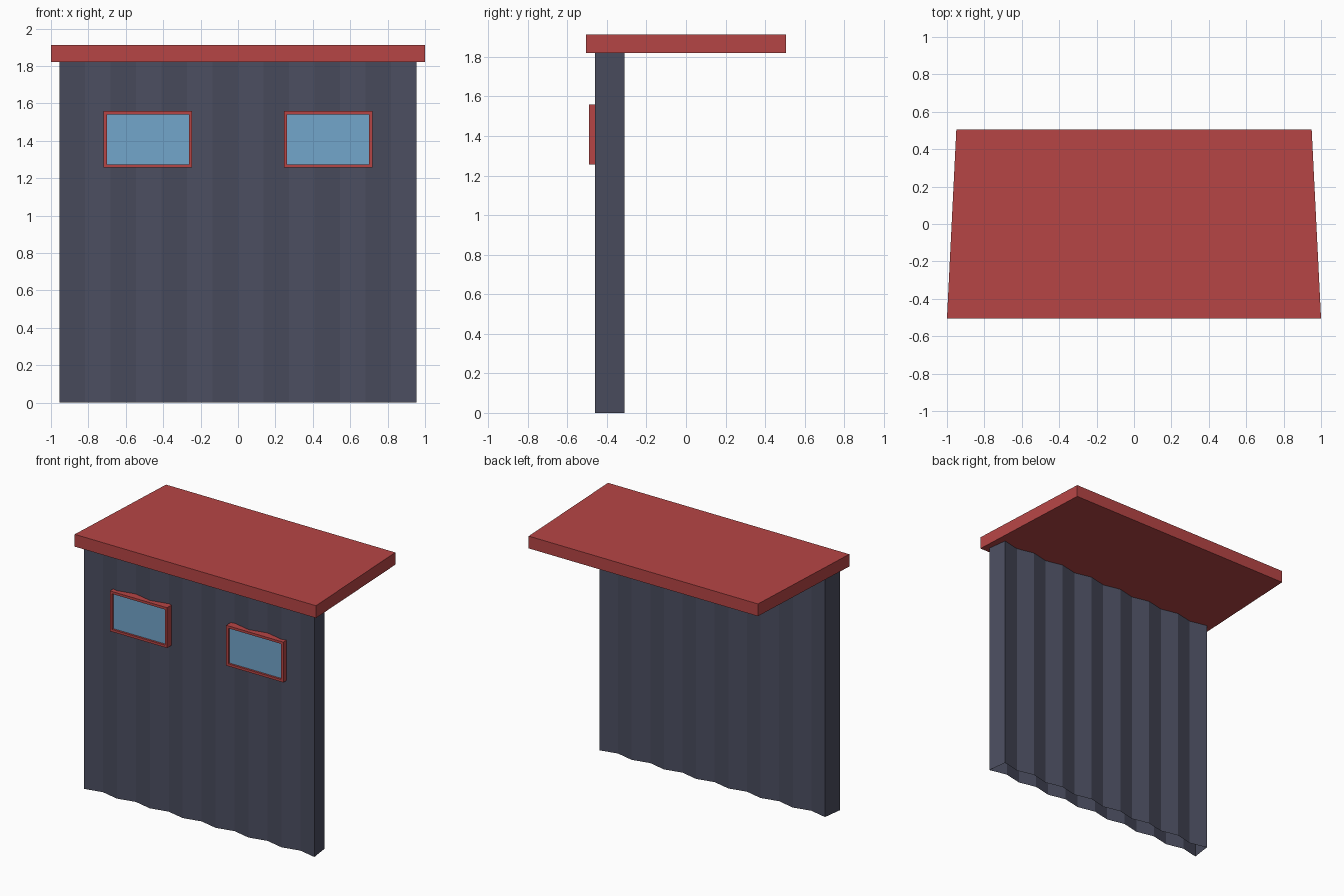
import bpy, bmesh

if "Cube" in bpy.data.objects:
    bpy.data.objects.remove(bpy.data.objects["Cube"])


def material(name, color):
    m = bpy.data.materials.new(name)
    m.diffuse_color = (*color, 1)
    m.use_nodes = True
    m.node_tree.nodes["Principled BSDF"].inputs["Base Color"].default_value = m.diffuse_color
    return m


RED = material("red_paint", (0.47, 0.06, 0.06))
SLATE = material("slate_metal", (0.07, 0.075, 0.115))
GLASS = material("window_glass", (0.17, 0.38, 0.6))


def finish(name, bm, mat):
    bmesh.ops.recalc_face_normals(bm, faces=bm.faces)
    mesh = bpy.data.meshes.new(name)
    bm.to_mesh(mesh)
    bm.free()
    mesh.materials.append(mat)
    ob = bpy.data.objects.new(name, mesh)
    bpy.context.collection.objects.link(ob)
    return ob


def extrude_outline(name, outline, z0, z1, mat, caps=True):
    bm = bmesh.new()
    low = [bm.verts.new((x, y, z0)) for x, y in outline]
    high = [bm.verts.new((x, y, z1)) for x, y in outline]
    n = len(outline)
    for i in range(n):
        j = (i + 1) % n
        bm.faces.new((low[i], low[j], high[j], high[i]))
    if caps:
        bm.faces.new(low[::-1])
        bm.faces.new(high)
    return finish(name, bm, mat)


# Tapered roof slab
extrude_outline("roof", [(-1, -.505), (1, -.505), (.95, .505), (-.95, .505)],
                1.82, 1.912, RED)

# Corrugated hollow wall, open at top and bottom
FOLDS, DEPTH = 14, 0.03


def zigzag(half, y, inward):
    return [(-half + 2 * half * i / FOLDS, y + inward * (i % 2))
            for i in range(FOLDS + 1)]


front = zigzag(.955, -.46, DEPTH)
back = zigzag(.935, -.31, -DEPTH)
extrude_outline("corrugated_wall", front + back[::-1], 0, 1.82, SLATE, caps=False)


# Windows: a rectangular frame ring with a recessed pane
def window(side, cx):
    cz, w, h, border = 1.407, .237, .151, .018
    y0, y1 = -.49, -.43
    bm = bmesh.new()
    loops = []
    for a, b, y in ((w, h, y1), (w, h, y0),
                    (w - border, h - border, y0), (w - border, h - border, y1)):
        loops.append([bm.verts.new((cx + sx * a, y, cz + sz * b))
                      for sx, sz in ((-1, -1), (1, -1), (1, 1), (-1, 1))])
    for k in range(4):
        p, q = loops[k], loops[(k + 1) % 4]
        for i in range(4):
            j = (i + 1) % 4
            bm.faces.new((p[i], p[j], q[j], q[i]))
    finish(side + "_window_frame", bm, RED)

    a, b = w - border, h - border
    extrude_outline(side + "_window_pane",
                    [(cx - a, -.475), (cx + a, -.475), (cx + a, -.435), (cx - a, -.435)],
                    cz - b, cz + b, GLASS)


for side, s in (("left", -1), ("right", 1)):
    window(side, s * .482)
